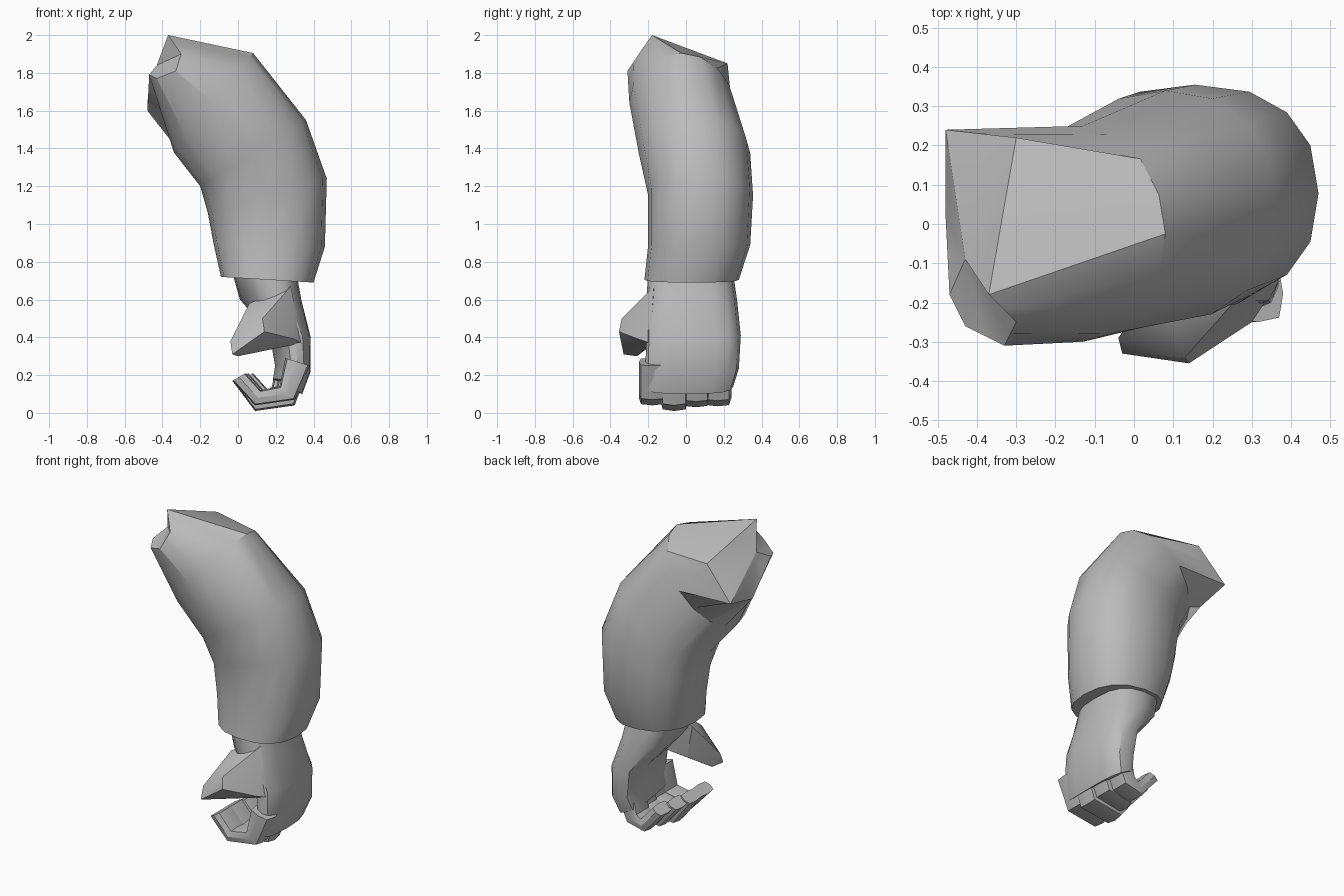
import bpy, bmesh, math
from mathutils import Vector

if "Cube" in bpy.data.objects:
    bpy.data.objects.remove(bpy.data.objects["Cube"], do_unlink=True)

grey = bpy.data.materials.new("plain_grey")
grey.use_nodes = True
colour = (0.5, 0.5, 0.5, 1)
grey.diffuse_color = colour
grey.node_tree.nodes["Principled BSDF"].inputs["Base Color"].default_value = colour


def finish(name, bm, angle):
    """Turn the bmesh into a shaded object."""
    bmesh.ops.recalc_face_normals(bm, faces=bm.faces)
    mesh = bpy.data.meshes.new(name)
    bm.to_mesh(mesh)
    bm.free()
    mesh.materials.append(grey)
    obj = bpy.data.objects.new(name, mesh)
    bpy.context.collection.objects.link(obj)
    bpy.ops.object.select_all(action="DESELECT")
    obj.select_set(True)
    bpy.context.view_layer.objects.active = obj
    bpy.ops.object.shade_smooth_by_angle(angle=math.radians(angle))


def ring(outer_x, outer_z, inner_x, inner_z, front, back, sides, power, swell=0):
    """Rounded section; swell thickens the inner side towards the back."""
    a, b = Vector((outer_x, 0, outer_z)), Vector((inner_x, 0, inner_z))
    points = []
    for i in range(sides):
        t = math.tau * i / sides
        c, s = [math.copysign(abs(v) ** power, v) if abs(v) > 1e-6 else 0
                for v in (math.cos(t), math.sin(t))]
        p = a.lerp(b, (1 - c) / 2)
        p.y = (front + back) / 2 - s * (back - front) / 2
        p.x -= swell * (1 - c) / 2 * (1 - s) / 2
        points.append(p)
    return points


def loft(name, rings, angle, dish=None):
    """Skin the rings; the first end may be dished to a point."""
    bm = bmesh.new()
    loops = [[bm.verts.new(p) for p in r] for r in rings]
    n = len(loops[0])
    for a, b in zip(loops, loops[1:]):
        for i in range(n):
            j = (i + 1) % n
            bm.faces.new((a[i], a[j], b[j], b[i]))
    bm.faces.new(loops[-1])
    if dish:
        centre = bm.verts.new(dish)
        for i in range(n):
            bm.faces.new((loops[0][i], loops[0][(i + 1) % n], centre))
    else:
        bm.faces.new(loops[0])
    finish(name, bm, angle)


# Sleeve: irregular shoulder opening, then sections down to the cuff
shoulder = [Vector(p) for p in (
    (-.37, -.18, 2), (-.3, -.25, 1.9), (-.33, -.31, 1.81), (-.43, -.26, 1.77),
    (-.47, -.18, 1.79), (-.48, .02, 1.6), (-.48, .24, 1.65), (-.3, .22, 1.85))]
opening = []
for p, q in zip(shoulder, shoulder[1:] + shoulder[:1]):
    opening += [p, (p + q) / 2]
sleeve_sections = [
    (.08, 1.905, -.34, 1.38, -.3, .25, 16, 1.05),
    (.36, 1.55, -.2, 1.2, -.25, .34, 16, .9),
    (.47, 1.24, -.16, 1.06, -.2, .355, 16, .85),
    (.46, .88, -.13, .9, -.2, .34, 16, .85),
    (.4, .69, -.09, .72, -.22, .28, 16, .85)]
loft("sleeve", [opening] + [ring(*s) for s in sleeve_sections], 28,
     dish=(-.43, -.09, 1.84))

# Wrist and palm, thicker towards the back
palm_sections = [
    (.31, .74, .02, .74, -.2, .25),
    (.335, .6, .06, .6, -.21, .27),
    (.385, .4, .22, .42, -.21, .29),
    (.385, .22, .25, .25, -.215, .28),
    (.34, .1, .24, .18, -.23, .25)]
loft("palm", [ring(*s, 16, .75, swell=.08) for s in palm_sections], 35)

# Four curled fingers, packed side by side
finger_path = [
    (.38, .25, .25, .29),
    (.3, .04, .22, .14),
    (.09, .01, .12, .12),
    (-.03, .17, .04, .21)]
fingers = [("index", 0, .03), ("middle", 0, 0), ("ring", .015, .02), ("little", .04, .025)]
for i, (name, tuck, lift) in enumerate(fingers):
    front = -.25 + .115 * i
    rings = []
    for k, (ox, oz, ix, iz) in enumerate(finger_path):
        x_shift = tuck if k > 1 else -tuck
        z_shift = lift if k in (1, 2) else 0
        rings.append(ring(ox + x_shift, oz + z_shift, ix + x_shift, iz,
                          front, front + .145, 8, .5))
    loft(name + "_finger", rings, 30)

# Thumb: faceted wedge in front of the palm
bm = bmesh.new()
for p in ((.06, -.15, .58), (.1, -.25, .56), (.28, -.17, .67), (.34, -.19, .37),
          (.3, -.25, .39), (.13, -.34, .5), (.14, -.355, .43), (-.04, -.29, .38),
          (-.03, -.33, .31), (0, -.26, .3), (.12, -.18, .36)):
    bm.verts.new(p)
bmesh.ops.convex_hull(bm, input=bm.verts)
finish("thumb", bm, 30)
